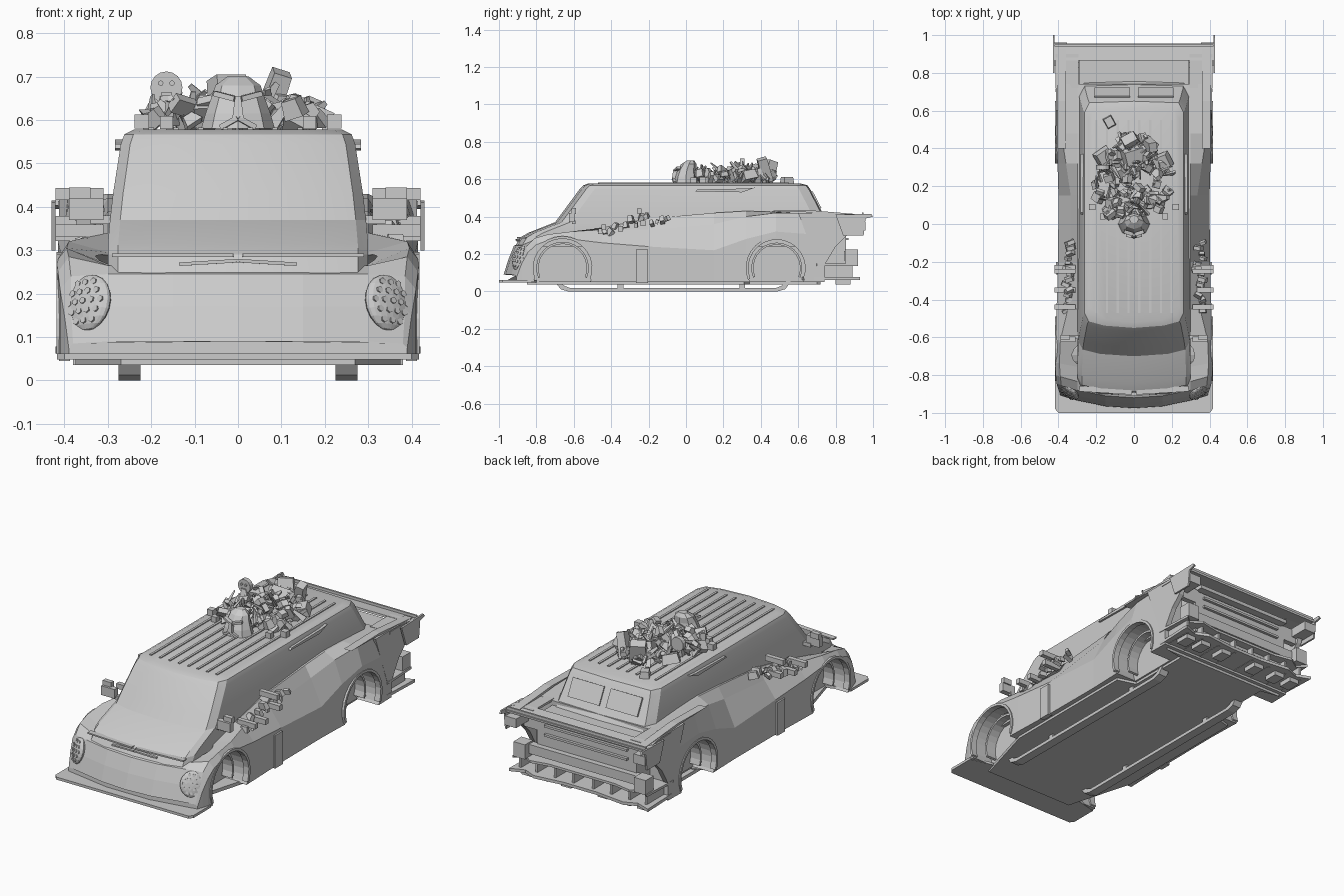
import bpy, bmesh, math, random
from mathutils import Vector, Euler, Matrix

if "Cube" in bpy.data.objects:
    bpy.data.objects.remove(bpy.data.objects["Cube"])
random.seed(11)

def finish(name, bm, smooth=False):
    bmesh.ops.recalc_face_normals(bm, faces=bm.faces)
    me = bpy.data.meshes.new(name)
    bm.to_mesh(me)
    bm.free()
    ob = bpy.data.objects.new(name, me)
    bpy.context.collection.objects.link(ob)
    if smooth:
        bpy.ops.object.select_all(action='DESELECT')
        ob.select_set(True)
        bpy.context.view_layer.objects.active = ob
        bpy.ops.object.shade_smooth_by_angle(angle=math.radians(22))
    return ob

def add_box(bm, c, s, rot=(0, 0, 0), taper=1.0):
    m = Matrix.LocRotScale(Vector(c), Euler(rot), Vector(s))
    vs = bmesh.ops.create_cube(bm, size=1)['verts']
    for v in vs:
        if v.co.z > 0:
            v.co.x *= taper
            v.co.y *= taper
        v.co = m @ v.co

def boxes(name, items, mirror=False):
    """items: (centre, size[, rotation]); mirror repeats each across x = 0"""
    bm = bmesh.new()
    for it in items:
        c, s = it[0], it[1]
        r = it[2] if len(it) > 2 else (0, 0, 0)
        add_box(bm, c, s, r)
        if mirror:
            add_box(bm, (-c[0], c[1], c[2]), s, (r[0], -r[1], -r[2]))
    return finish(name, bm)

def add_loft(bm, rings):
    vr = [[bm.verts.new(p) for p in r] for r in rings]
    n = len(vr[0])
    for a, b in zip(vr, vr[1:]):
        for i in range(n):
            bm.faces.new((a[i], a[(i + 1) % n], b[(i + 1) % n], b[i]))
    bm.faces.new(vr[0])
    bm.faces.new(vr[-1])

def prism_x(name, pts, x0, x1):
    """y-z outline extruded between x0 and x1, on both sides"""
    bm = bmesh.new()
    for s in (1, -1):
        add_loft(bm, [[(s * x, y, z) for y, z in pts] for x in (x0, x1)])
    return finish(name, bm)

def plate_z(name, half, z0, z1):
    """mirrored x-y half outline extruded upward"""
    pts = half + [(-x, y) for x, y in reversed(half)]
    bm = bmesh.new()
    add_loft(bm, [[(x, y, z) for x, y in pts] for z in (z0, z1)])
    return finish(name, bm)

# Lower body: y, sill width, belt z, crown width, crown z, inner deck z
stations = [(-.975, .39, .075, .38, .085, .09), (-.95, .40, .15, .385, .165, .17),
            (-.92, .41, .21, .385, .24, .245), (-.87, .415, .25, .39, .285, .265),
            (-.78, .418, .275, .395, .305, .265), (-.62, .415, .28, .39, .32, .295),
            (-.45, .41, .26, .35, .33, .34), (-.2, .402, .24, .335, .33, .39),
            (.15, .40, .22, .335, .36, .42), (.32, .405, .28, .36, .40, .43),
            (.48, .415, .32, .385, .42, .425), (.74, .41, .30, .40, .42, .41)]
rings = []
for y, w, z1, w2, z2, zc in stations:
    fade = min(1, max(0, (-.6 - y) / .3))
    half = [(0, .05), (w * .6, .05), (w, .05), (w, z1), (w2, z2), (.30, zc), (.15, zc), (0, zc)]
    full = half + [(-x, z) for x, z in half[-2:0:-1]]
    rings.append([(x, y + .45 * x * x * fade, z) for x, z in full])
bm = bmesh.new()
add_loft(bm, rings)
body = finish("lower_body", bm)

# Wheel arches cut from the body
ARCHES = ((-.66, .125, .165), (.485, .125, .16))
bm = bmesh.new()
for y, z, r in ARCHES:
    for s in (1, -1):
        bmesh.ops.create_cone(bm, cap_ends=True, segments=32, radius1=r, radius2=r, depth=.25,
            matrix=Matrix.Translation((s * .405, y, z)) @ Matrix.Rotation(math.pi / 2, 4, 'Y'))
cutter = finish("arch_cutter", bm)
cutter.hide_render = True
mod = body.modifiers.new("arches", 'BOOLEAN')
mod.object = cutter
mod.operation = 'DIFFERENCE'
dg = bpy.context.evaluated_depsgraph_get()
body.data = bpy.data.meshes.new_from_object(body.evaluated_get(dg))
body.modifiers.clear()
bpy.data.objects.remove(cutter)

# Arch lips and inner rings
bm = bmesh.new()
for y, z, r in ARCHES:
    for x0, x1, r0, r1 in ((.385, .418, r - .008, r + .006), (.28, .34, r * .78, r * .85)):
        for s in (1, -1):
            sec = []
            for i in range(17):
                a = math.radians(-22 + 224 * i / 16)
                sec.append([(s * x, y + q * math.cos(a), z + q * math.sin(a))
                            for x, q in ((x0, r0), (x1, r0), (x1, r1), (x0, r1))])
            add_loft(bm, sec)
finish("arch_rings", bm)

# Cabin: z, half width, front y, rear y
rings = []
for z, w, yf, yr in ((.24, .30, -.915, .77), (.29, .30, -.885, .77), (.315, .30, -.84, .77),
                     (.37, .295, -.70, .765), (.43, .288, -.655, .725), (.545, .27, -.57, .665),
                     (.567, .262, -.55, .65), (.578, .24, -.52, .61)):
    half = [(0, yf), (w * .6, yf + .012), (w * .92, yf + .035), (w, yf + .08),
            (w, yr - .06), (w * .9, yr - .008), (0, yr)]
    rings.append([(x, y, z) for x, y in half + [(-x, y) for x, y in half[-2:0:-1]]])
bm = bmesh.new()
add_loft(bm, rings)
finish("cabin", bm, True)

# Roof ribs, rails, rear windows, wiper and hood lip
boxes("roof_ribs", [((-.2 + .0571 * i, .04, .579), (.012, 1.02, .008)) for i in range(8)])
prism_x("roof_side_blade", [(.05, .535), (.3, .53), (.37, .555), (.32, .55), (.06, .545)], .26, .283)
boxes("rear_windows", [((.115, .696, .489), (.19, .010, .10), (.48, 0, 0))], True)
boxes("wiper", [((.065, -.895, .272), (.14, .02, .008), (0, .06, .08)),
                ((.15, -.880, .288), (.28, .03, .008), (0, 0, .06))], True)

# Front splitter and floor
plate_z("front_splitter", [(.40, -1.0), (.417, -.98), (.417, -.83), (.30, -.80)], .048, .062)
plate_z("floor", [(.27, -.85), (.375, -.48), (.375, .31), (.27, .34), (.27, .70), (.38, .72)], .036, .055)

# Landing rails under the floor
prism_x("under_rail", [(-.70, .05), (-.67, .012), (-.63, 0), (.49, 0), (.53, .012), (.56, .05),
                       (.535, .05), (.51, .03), (.48, .018), (-.62, .018), (-.65, .03), (-.675, .05)], .225, .275)
boxes("rail_mounts", [((.25, y, .03), (.045, .03, .04)) for y in (-.35, .3)], True)
boxes("door_post", [((.40, -.235, .135), (.025, .065, .18))], True)

# Headlights sunk in the nose corners, with hexagon studs
bm = bmesh.new()
for s in (1, -1):
    m = Matrix.Translation((s * .345, -.886, .178)) @ Euler((-.3, s * .15, s * .6)).to_matrix().to_4x4()
    bmesh.ops.create_uvsphere(bm, u_segments=20, v_segments=10, radius=1,
                              matrix=m @ Matrix.Diagonal((.062, .022, .068, 1)))
    for j in range(-2, 3):
        for i in range(-2, 3):
            x, z = .022 * (i + .5 * (j % 2)), .023 * j
            d = 1 - (x / .062) ** 2 - (z / .068) ** 2
            if d > .1:
                bmesh.ops.create_cone(bm, cap_ends=True, segments=6, radius1=.008, radius2=.008, depth=.005,
                    matrix=m @ Matrix.Translation((x, -.022 * math.sqrt(d), z)) @ Matrix.Rotation(math.pi / 2, 4, 'X'))
finish("headlights", bm)

# Mirrors
boxes("mirrors", [((.35, -.61, .395), (.08, .03, .05)), ((.365, -.60, .43), (.05, .025, .03)),
                  ((.31, -.60, .37), (.06, .02, .02))], True)

# Tail: core, side panels, wing and end plates
boxes("tail_core", [((0, .79, .24), (.60, .13, .24)), ((0, .865, .19), (.66, .04, .05)),
                    ((0, .86, .33), (.50, .02, .012)), ((0, .86, .28), (.50, .02, .012))])
prism_x("tail_side_panel", [(.60, .42), (.70, .15), (.74, .14), (.80, .24), (.86, .30), (.90, .41), (.80, .42)], .385, .412)
prism_x("tail_side_blade", [(.40, .43), (.62, .425), (.93, .40), (.93, .412), (.65, .435)], .36, .405)
boxes("rear_wing", [((0, .91, .405), (.84, .09, .012), (-.1, 0, 0)), ((0, .945, .412), (.84, .01, .02)),
                    ((0, .79, .375), (.58, .20, .02)), ((.355, .81, .408), (.12, .18, .012)),
                    ((-.355, .81, .408), (.12, .18, .012))])
prism_x("wing_end_plate", [(.80, .41), (.84, .30), (.95, .30), (.96, .39), (1.0, .40), (.99, .415)], .42, .43)
boxes("wing_end_box", [((.39, .90, .35), (.07, .12, .05)), ((.365, .885, .185), (.07, .07, .08))], True)
boxes("tail_lights", [((.33, .84, .33), (.10, .03, .08))], True)

# Layered rear diffuser with fins
plate_z("diffuser_upper", [(.30, .66), (.415, .70), (.405, .92), (.36, .88), (.30, .92), (.2, .90)], .135, .148)
plate_z("diffuser_lower", [(.28, .62), (.41, .66), (.42, .93), (.34, .90), (.27, .93), (.1, .91)], .062, .078)
boxes("diffuser_fins", [((x, .80, .10), (.012, .18, .08)) for x in (.06, .17, .28, .38)] +
      [((x, .84, .05), (.06, .08, .025)) for x in (.11, .25, .35)], True)

# Debris stuck to both flanks
bm = bmesh.new()
for s in (1, -1):
    for i in range(14):
        y = -.46 + .36 * i / 13
        z = .325 + .08 * (y + .46) / .36 + random.uniform(-.025, .025)
        d = random.uniform(.022, .036)
        add_box(bm, (s * random.uniform(.335, .365), y, z), (d * 1.5, d * .8, d),
                [random.uniform(-.5, .5) for _ in range(3)], .75)
    for y, z in ((-.44, .345), (-.35, .335), (-.23, .365), (-.25, .43)):
        add_box(bm, (s * .365, y, z), (.11, .025, .028))
finish("flank_debris", bm)

# Roof heap: blocks, slabs and shards
bm = bmesh.new()
for i in range(150):
    y = random.uniform(.03, .46)
    wide = .19 * math.sin(math.pi * min(1, (y + .08) / .58)) + .02
    x = random.uniform(-wide, wide)
    z = .59 + random.uniform(0, .065) * (1 - .4 * abs(x) / .2)
    rot = [random.uniform(-1, 1) for _ in range(3)]
    if i % 3:
        add_box(bm, (x, y, z), [random.uniform(.02, .06) for _ in range(3)], rot, random.uniform(.4, 1))
    else:
        add_box(bm, (x, y, z + .01), (random.uniform(.02, .035), .014, random.uniform(.06, .09)), rot, .4)
for c, s, r in (((.08, .42, .65), (.05, .06, .13), (.3, .3, .2)), ((-.02, .44, .65), (.09, .06, .10), (-.3, 0, .5)),
                ((.0, .36, .635), (.12, .09, .06), (.3, .2, .3)), ((-.13, .54, .595), (.05, .06, .035), (0, 0, .5)),
                ((-.16, .36, .615), (.09, .07, .05), (.3, .2, .6)), ((.15, .33, .615), (.09, .08, .05), (.2, -.3, .4))):
    add_box(bm, c, s, r, .85)
finish("roof_heap", bm)

# Round badge with eyes, standing in the heap
bm = bmesh.new()
R = Matrix.Rotation(math.pi / 2, 4, 'X')
for x, y, z, r, d in ((-.165, .30, .675, .037, .025), (-.178, .285, .685, .006, .01), (-.152, .285, .685, .006, .01)):
    bmesh.ops.create_cone(bm, cap_ends=True, segments=16, radius1=r, radius2=r, depth=d,
                          matrix=Matrix.Translation((x, y, z)) @ R)
add_box(bm, (-.165, .286, .66), (.026, .008, .006))
finish("round_face_disc", bm)

# Faceted bust at the front of the heap
bm = bmesh.new()
add_loft(bm, [[(r * math.sin(a), y - r * .8 * math.cos(a), z) for a in [math.tau * k / 8 for k in range(8)]]
              for z, r, y in ((.58, .085, .0), (.615, .075, .0), (.65, .062, .005), (.68, .052, .015), (.70, .025, .025))])
for s in (1, -1):
    add_box(bm, (s * .03, -.047, .655), (.05, .02, .012), (0, -s * .25, s * .3))
    add_box(bm, (s * .02, -.062, .594), (.045, .02, .012), (0, s * .5, s * .2))
add_box(bm, (0, -.06, .63), (.026, .03, .05), (0, 0, 0), .5)
finish("bust", bm)
# Roof posts
boxes("roof_posts", [((.222, .09, .597), (.034, .034, .032)), ((.165, .04, .594), (.03, .03, .03))], True)
